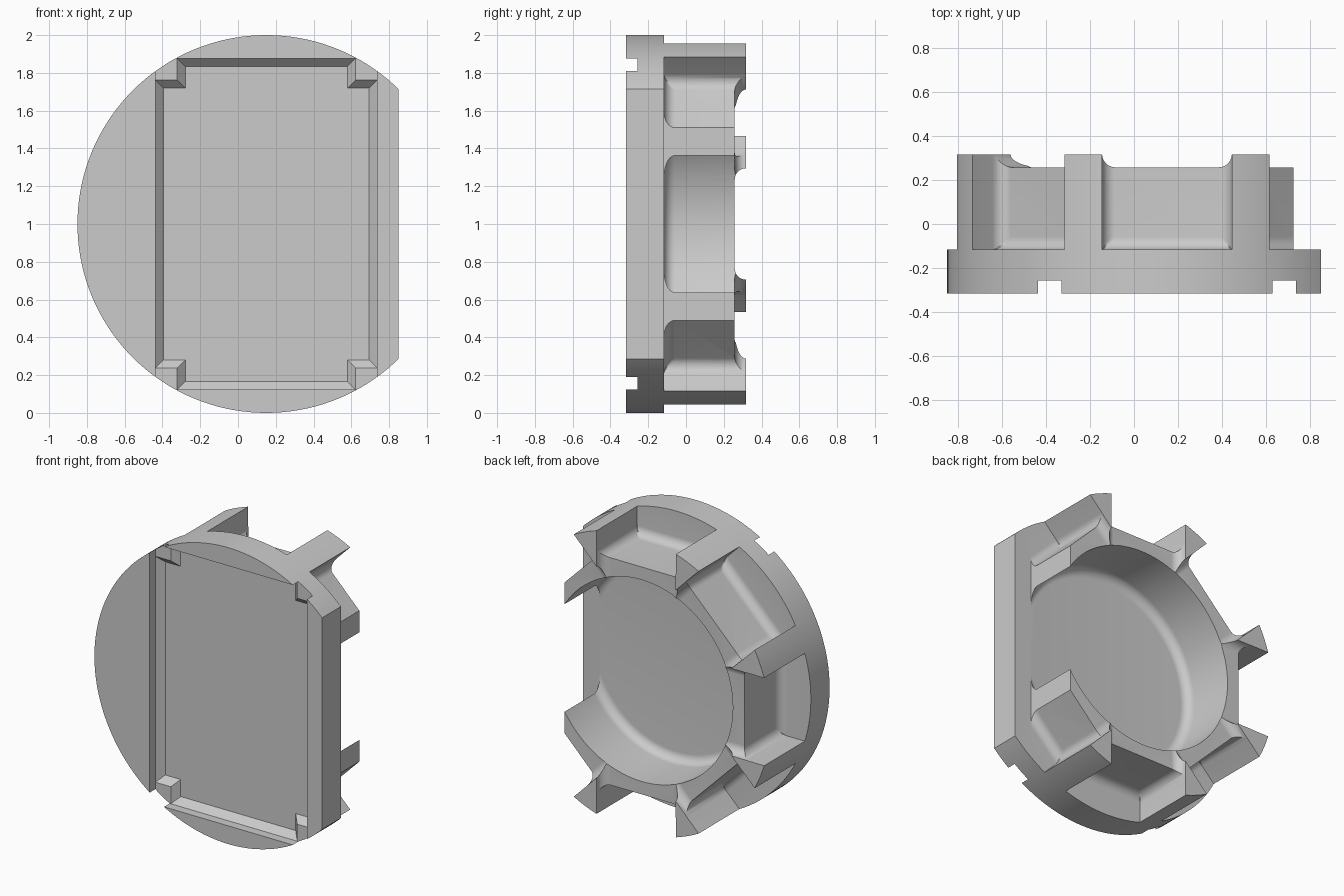
import bpy, bmesh
from math import sin, cos, pi
from mathutils import Vector, Matrix

if "Cube" in bpy.data.objects:
    bpy.data.objects.remove(bpy.data.objects["Cube"], do_unlink=True)

CENTRE = Vector((0.15, 0, 1))          # axis of the round housing, along y
FRONT, STEP, LEDGE, BACK = -0.317, -0.117, 0.258, 0.317
FILLET = 0.06
FLOOR = 0.767                          # distance of side pocket floors from the axis
HALF = 0.296                           # half width of a side pocket
STEPS = 10

grey = bpy.data.materials.new("plain grey")
grey.use_nodes = True
grey.diffuse_color = (0.6, 0.6, 0.6, 1)
grey.node_tree.nodes["Principled BSDF"].inputs["Base Color"].default_value = (0.6, 0.6, 0.6, 1)


def solid(name, rings, turn=0.0):
    """Loft a closed solid through equal rings, turned about the housing axis."""
    bm = bmesh.new()
    spin = Matrix.Translation(CENTRE) @ Matrix.Rotation(turn, 4, 'Y')
    rows = [[bm.verts.new(spin @ Vector(p)) for p in ring] for ring in rings]
    n = len(rows[0])
    for low, high in zip(rows, rows[1:]):
        for i in range(n):
            j = (i + 1) % n
            bm.faces.new((low[i], low[j], high[j], high[i]))
    bm.faces.new(rows[0][::-1])
    bm.faces.new(rows[-1])
    bmesh.ops.recalc_face_normals(bm, faces=bm.faces)
    mesh = bpy.data.meshes.new(name)
    bm.to_mesh(mesh)
    bm.free()
    ob = bpy.data.objects.new(name, mesh)
    bpy.context.collection.objects.link(ob)
    return ob


def circle(r, y, n=144):
    return [(r * cos(2 * pi * i / n), y, r * sin(2 * pi * i / n)) for i in range(n)]


def cove(a, b):
    """Quarter round from (a - FILLET, b) up to (a, b + FILLET)."""
    arc = [pi / 2 * i / STEPS for i in range(STEPS + 1)]
    return [(a - FILLET * (1 - sin(t)), b + FILLET * (1 - cos(t))) for t in arc]


def trough(half, base, end):
    """Channel outline with both bottom corners rounded."""
    right = cove(half, base)
    left = [(-a, b) for a, b in right[::-1]]
    return right + [(half, end), (-half, end)] + left


def cross(y, inset=0.0):
    """Rectangle with its four corners notched out."""
    w, h, notch = 0.587 - inset, 0.877 - inset, 0.115
    quarter = [(w, h - notch), (w - notch, h - notch), (w - notch, h)]
    ring = []
    for sx, sz in ((1, 1), (-1, 1), (-1, -1), (1, -1)):
        part = quarter if sx * sz > 0 else quarter[::-1]
        ring += [(sx * x, y, sz * z) for x, z in part]
    return ring


def rectangle(w, h, y):
    return [(w, y, h), (-w, y, h), (-w, y, -h), (w, y, -h)]


housing = solid("housing", [circle(1, FRONT), circle(1, BACK)])
housing.data.materials.append(grey)
cutters = []

# Flat side of the flange, set further in behind the step
side = [(0.7, -1), (2, -1), (2, 1), (0.575, 1), (0.575, STEP), (0.7, STEP)]
cutters.append(solid("flat_side_cutter", [[(x, y, z) for x, y in side] for z in (-2, 2)]))

# Round cavity with a filleted floor
bowl = [circle(r, y) for r, y in cove(0.68, STEP)]
cutters.append(solid("cavity_cutter", bowl + [circle(0.68, 0.6)]))

# Side pockets with mitred fillets, and coved gaps between the rib tops
plan = trough(HALF, FLOOR, 1.3)
levels = [(FLOOR - a, y) for a, y in cove(0, STEP)] + [(FLOOR, 0.5)]
pocket = [[(max(r, inner), y, w) for w, r in plan] for inner, y in levels]
gap = trough(HALF - 0.001, LEDGE, 0.45)
for k in range(8):
    turn = k * pi / 4
    if k:                              # the flat side has no pocket
        cutters.append(solid("pocket_cutter", pocket, turn))
    cutters.append(solid("gap_cutter", [[(r, y, w) for w, y in gap] for r in (0.4, 0.9)], turn))

# Front recess: shallow rectangle, then a bevelled notched well
cutters.append(solid("recess_cutter", [rectangle(0.587, 0.877, y) for y in (-0.6, -0.257)]))
cutters.append(solid("well_cutter", [cross(-0.5), cross(-0.257), cross(-0.212, 0.043)]))

for cutter in cutters:
    cutter.hide_render = True
    cut = housing.modifiers.new(cutter.name, 'BOOLEAN')
    cut.operation = 'DIFFERENCE'
    cut.solver = 'MANIFOLD'
    cut.object = cutter

# Bake the cuts and drop the helpers
bpy.context.view_layer.update()
graph = bpy.context.evaluated_depsgraph_get()
baked = bpy.data.meshes.new_from_object(housing.evaluated_get(graph))
housing.modifiers.clear()
housing.data = baked
baked.materials.clear()
baked.materials.append(grey)
for face in baked.polygons:
    face.material_index = 0
for cutter in cutters:
    bpy.data.objects.remove(cutter, do_unlink=True)

bpy.ops.object.select_all(action='DESELECT')
housing.select_set(True)
bpy.context.view_layer.objects.active = housing
bpy.ops.object.shade_smooth_by_angle(angle=pi / 6)
